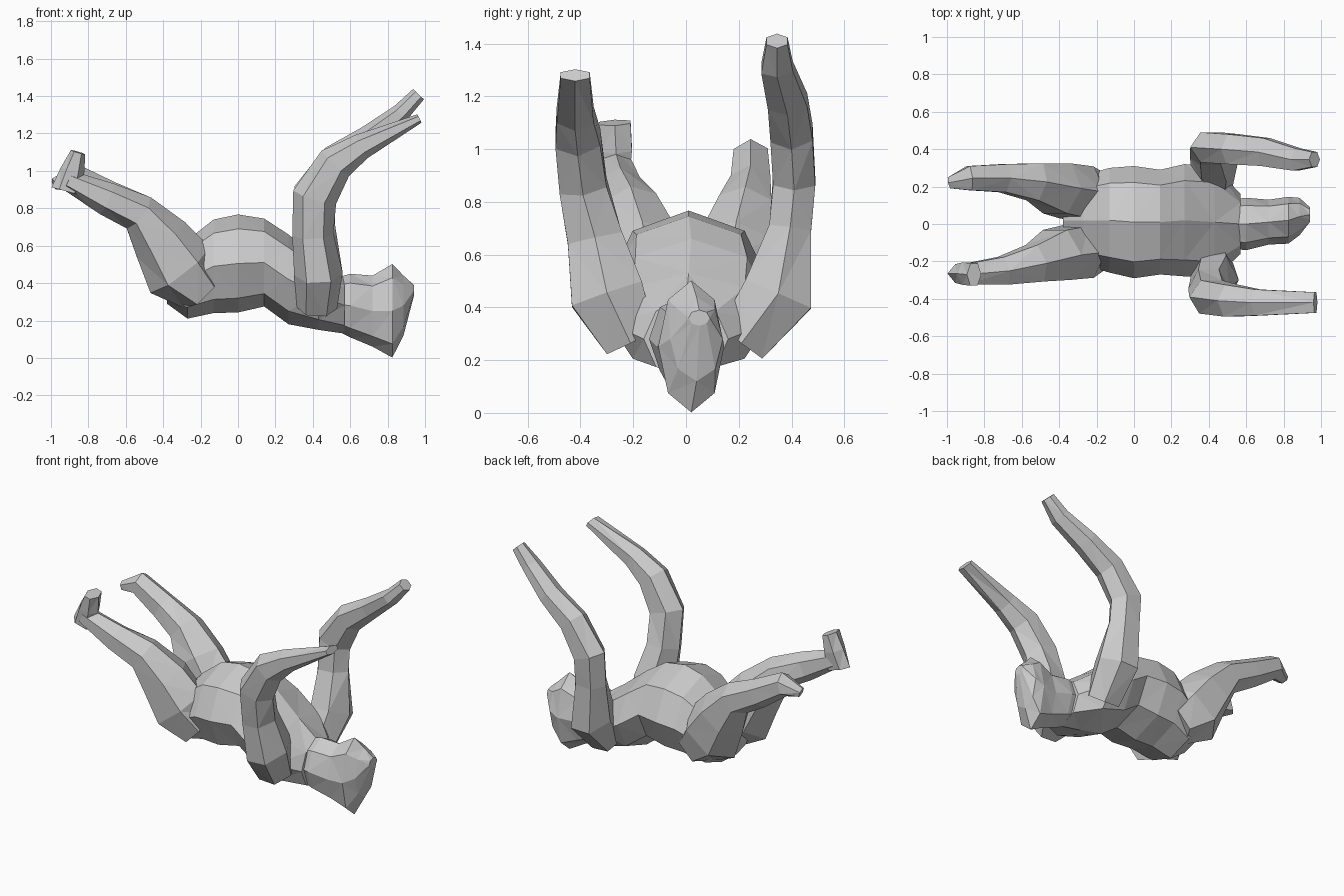
import bpy, bmesh, math
from mathutils import Vector

Y = Vector((0, 1, 0))


def loft(name, sections, sides=6, axis=None):
    """Faceted tube through sections (x, y, z, side radius, depth radius)."""
    bm = bmesh.new()
    pts = [Vector(s[:3]) for s in sections]
    rings = []
    widen = 1 / math.cos(math.pi / 6) if sides == 6 else 1
    for i, s in enumerate(sections):
        t = axis or (pts[min(i + 1, len(pts) - 1)] - pts[max(i - 1, 0)])
        n = t.cross(Y).normalized()
        u = n.cross(t).normalized()
        ring = []
        for k in range(sides):
            a = 2 * math.pi * k / sides
            ring.append(bm.verts.new(pts[i] + n * s[4] * math.cos(a)
                                     + u * s[3] * widen * math.sin(a)))
        rings.append(ring)
    for a, b in zip(rings, rings[1:]):
        for k in range(sides):
            j = (k + 1) % sides
            bm.faces.new((a[k], a[j], b[j], b[k]))
    bm.faces.new(rings[0])
    bm.faces.new(rings[-1])
    bmesh.ops.triangulate(bm, faces=bm.faces[:])
    bmesh.ops.recalc_face_normals(bm, faces=bm.faces[:])
    mesh = bpy.data.meshes.new(name)
    bm.to_mesh(mesh)
    bm.free()
    ob = bpy.data.objects.new(name, mesh)
    bpy.context.collection.objects.link(ob)
    return ob


X = Vector((1, 0, 0))

# Torso, lying on its back: pelvis to neck
torso = loft("figure_body", [
    (-0.38, 0.02, 0.40, 0.14, 0.11),
    (-0.27, 0.02, 0.42, 0.24, 0.21),
    (-0.13, 0.02, 0.49, 0.28, 0.25),
    (0.00, 0.01, 0.505, 0.30, 0.262),
    (0.14, 0.01, 0.51, 0.28, 0.235),
    (0.27, 0.02, 0.42, 0.30, 0.24),
    (0.43, 0.01, 0.34, 0.30, 0.19),
    (0.57, 0.00, 0.28, 0.16, 0.15)], 8, X)

# Head tipped back
head = loft("head", [
    (0.50, 0.00, 0.29, 0.13, 0.13),
    (0.60, 0.00, 0.28, 0.14, 0.17),
    (0.72, 0.01, 0.25, 0.12, 0.19),
    (0.825, 0.02, 0.252, 0.125, 0.25),
    (0.885, 0.04, 0.28, 0.10, 0.16),
    (0.94, 0.05, 0.36, 0.04, 0.03)], 8, X)

# Legs raised toward -x
leg_front = loft("front_leg", [
    (-0.20, -0.10, 0.36, 0.13, 0.13),
    (-0.31, -0.15, 0.47, 0.14, 0.20),
    (-0.41, -0.165, 0.63, 0.135, 0.16),
    (-0.53, -0.21, 0.775, 0.10, 0.105),
    (-0.70, -0.25, 0.85, 0.075, 0.09),
    (-0.91, -0.27, 0.95, 0.055, 0.055)])
leg_back = loft("back_leg", [
    (-0.20, 0.13, 0.36, 0.13, 0.13),
    (-0.31, 0.17, 0.47, 0.14, 0.20),
    (-0.41, 0.19, 0.63, 0.135, 0.16),
    (-0.53, 0.225, 0.775, 0.10, 0.105),
    (-0.70, 0.245, 0.86, 0.075, 0.09),
    (-0.88, 0.245, 0.965, 0.065, 0.075),
    (-0.985, 0.22, 0.93, 0.03, 0.03)])

# Flexed foot on the front leg
foot = loft("front_foot", [
    (-0.915, -0.265, 0.89, 0.05, 0.085),
    (-0.885, -0.265, 1.00, 0.06, 0.065),
    (-0.855, -0.27, 1.10, 0.06, 0.04)])

# Arms reaching up and past the head
arm_front = loft("front_arm", [
    (0.42, -0.21, 0.27, 0.10, 0.11),
    (0.43, -0.30, 0.45, 0.14, 0.13),
    (0.40, -0.345, 0.66, 0.105, 0.11),
    (0.41, -0.39, 0.86, 0.09, 0.12),
    (0.52, -0.41, 1.04, 0.085, 0.10),
    (0.66, -0.42, 1.13, 0.07, 0.07),
    (0.97, -0.42, 1.28, 0.055, 0.025)])
arm_back = loft("back_arm", [
    (0.42, 0.21, 0.27, 0.10, 0.11),
    (0.43, 0.35, 0.45, 0.135, 0.13),
    (0.41, 0.395, 0.70, 0.08, 0.11),
    (0.41, 0.41, 0.88, 0.08, 0.115),
    (0.53, 0.40, 1.06, 0.08, 0.09),
    (0.70, 0.385, 1.18, 0.075, 0.065),
    (0.87, 0.345, 1.31, 0.06, 0.05),
    (0.965, 0.345, 1.41, 0.04, 0.04)])

# Weld the parts into one continuous skin
bpy.context.view_layer.objects.active = torso
for part in (head, leg_front, leg_back, foot, arm_front, arm_back):
    mod = torso.modifiers.new("join", 'BOOLEAN')
    mod.operation = 'UNION'
    mod.solver = 'EXACT'
    mod.object = part
    bpy.ops.object.modifier_apply(modifier=mod.name)
    bpy.data.objects.remove(part, do_unlink=True)
